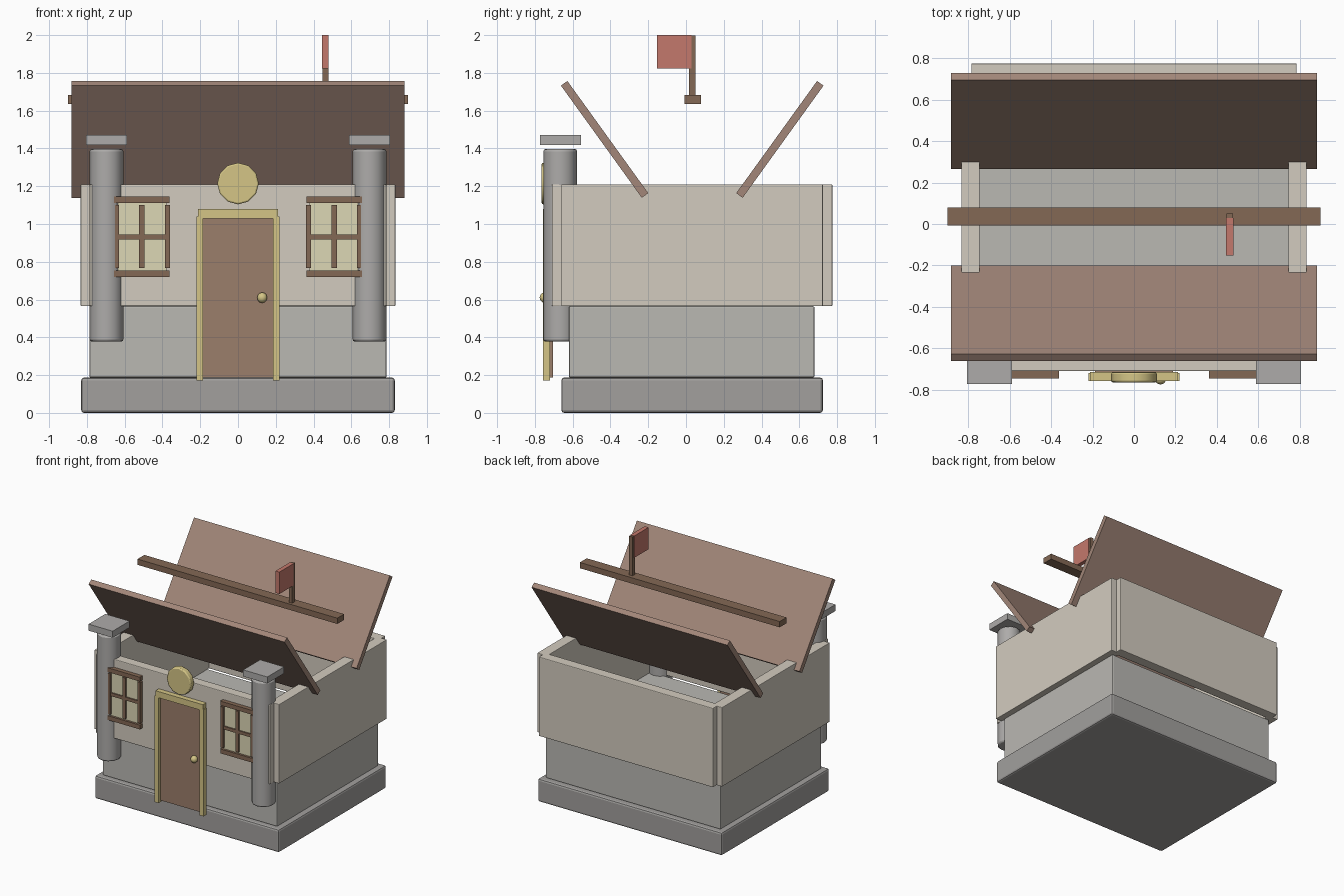
import bpy, bmesh, math
from mathutils import Matrix, Vector

if "Cube" in bpy.data.objects:
    bpy.data.objects.remove(bpy.data.objects["Cube"])


def material(name, r, g, b):
    m = bpy.data.materials.new(name)
    m.diffuse_color = (r, g, b, 1)
    m.use_nodes = True
    m.node_tree.nodes["Principled BSDF"].inputs["Base Color"].default_value = m.diffuse_color
    return m


BASE = material("base_grey", .36, .35, .34)
STONE = material("stone", .49, .48, .45)
PILLAR = material("pillar_grey", .42, .41, .40)
PLASTER = material("plaster", .65, .60, .52)
ROOF = material("roof_brown", .36, .24, .19)
DOOR = material("door_wood", .33, .21, .145)
WOOD = material("dark_wood", .23, .14, .09)
GOLD = material("gold", .66, .56, .24)
GLASS = material("pale_glass", .72, .68, .46)
RED = material("flag_red", .55, .19, .15)


def finish(name, bm, mat, bevel=0, smooth=False):
    bmesh.ops.recalc_face_normals(bm, faces=bm.faces)
    mesh = bpy.data.meshes.new(name)
    bm.to_mesh(mesh)
    bm.free()
    mesh.materials.append(mat)
    ob = bpy.data.objects.new(name, mesh)
    bpy.context.collection.objects.link(ob)
    if bevel:
        mod = ob.modifiers.new("bevel", 'BEVEL')
        mod.width = bevel
        mod.segments = 2
        mod.limit_method = 'ANGLE'
        mod.angle_limit = math.radians(50)
    if smooth:
        bpy.ops.object.select_all(action='DESELECT')
        ob.select_set(True)
        bpy.context.view_layer.objects.active = ob
        bpy.ops.object.shade_smooth_by_angle(angle=math.radians(40))
    return ob


def box(name, x, y, z, mat, bevel=0):
    """Box from (min, max) ranges on each axis."""
    bm = bmesh.new()
    size = [r[1] - r[0] for r in (x, y, z)]
    mid = Vector([(r[0] + r[1]) / 2 for r in (x, y, z)])
    bmesh.ops.create_cube(bm, size=1, matrix=Matrix.Translation(mid) @ Matrix.Diagonal((*size, 1)))
    return finish(name, bm, mat, bevel)


def cylinder(name, center, radius, depth, sides, mat, axis='Z', bevel=0):
    bm = bmesh.new()
    m = Matrix.Translation(center)
    if axis == 'Y':
        m = m @ Matrix.Rotation(math.pi / 2, 4, 'X')
    bmesh.ops.create_cone(bm, cap_ends=True, segments=sides, radius1=radius,
                          radius2=radius, depth=depth, matrix=m)
    return finish(name, bm, mat, bevel, True)


# Foundation and lower storey
box("base_slab", (-.83, .83), (-.66, .725), (0, .187), BASE, .015)
box("lower_block", (-.787, .787), (-.62, .68), (.187, .565), STONE, .008)

# Four wall panels, open at the top
box("front_wall", (-.785, .785), (-.71, -.63), (.565, 1.21), PLASTER, .006)
box("back_wall", (-.785, .785), (.69, .775), (.565, 1.21), PLASTER, .006)
for side, s in (("left", -1), ("right", 1)):
    box(f"{side}_wall", sorted((s * .745, s * .833)), (-.66, .725), (.565, 1.21), PLASTER, .004)

# Two roof panels tilted outward
for name, y, s in (("front_roof_panel", -.431, -1), ("back_roof_panel", .497, 1)):
    panel = box(name, (-.882, .882), (-.366, .366), (-.021, .021), ROOF)
    panel.location = (0, y, 1.448)
    panel.rotation_euler.x = s * math.radians(54.2)

# Ridge beam and flag
box("ridge_beam", (-.9, .9), (-.008, .08), (1.635, 1.682), WOOD)
box("flag_pole", (.447, .478), (.015, .05), (1.68, 1.998), WOOD)
box("flag", (.445, .48), (-.153, .03), (1.822, 2), RED)

# Pillars with caps
for side, s in (("left", -1), ("right", 1)):
    cylinder(f"{side}_pillar", (s * .696, -.666, .887), .089, 1.02, 12, PILLAR, bevel=.012)
    box(f"{side}_pillar_cap", sorted((s * .588, s * .805)), (-.773, -.556), (1.417, 1.47), PILLAR)

# Door with frame, knob and round plaque
box("door", (-.187, .187), (-.735, -.705), (.187, 1.028), DOOR)
for side, s in (("left", -1), ("right", 1)):
    box(f"{side}_door_jamb", sorted((s * .185, s * .22)), (-.757, -.72), (.172, 1.04), GOLD)
box("door_header", (-.213, .213), (-.757, -.715), (1.03, 1.08), GOLD)
bm = bmesh.new()
bmesh.ops.create_uvsphere(bm, u_segments=10, v_segments=6, radius=.028,
                          matrix=Matrix.Translation((.128, -.747, .61)))
finish("door_knob", bm, GOLD, smooth=True)
cylinder("round_plaque", (0, -.74, 1.214), .11, .048, 12, GOLD, 'Y', .008)

# Windows
for side, c in (("left", -.509), ("right", .509)):
    box(f"{side}_window_glass", (c - .13, c + .13), (-.727, -.705), (.75, 1.115), GLASS)
    box(f"{side}_window_lintel", (c - .147, c + .147), (-.745, -.705), (1.11, 1.145), WOOD)
    box(f"{side}_window_sill", (c - .147, c + .147), (-.745, -.705), (.72, .755), WOOD)
    for end, s in (("outer", -1), ("inner", 1)):
        box(f"{side}_window_{end}_jamb", sorted((c + s * .122, c + s * .148)), (-.743, -.705), (.767, 1.1), WOOD)
    box(f"{side}_window_mullion", (c - .014, c + .014), (-.74, -.71), (.767, 1.1), WOOD)
    box(f"{side}_window_crossbar", (c - .125, c + .125), (-.738, -.71), (.918, .944), WOOD)
